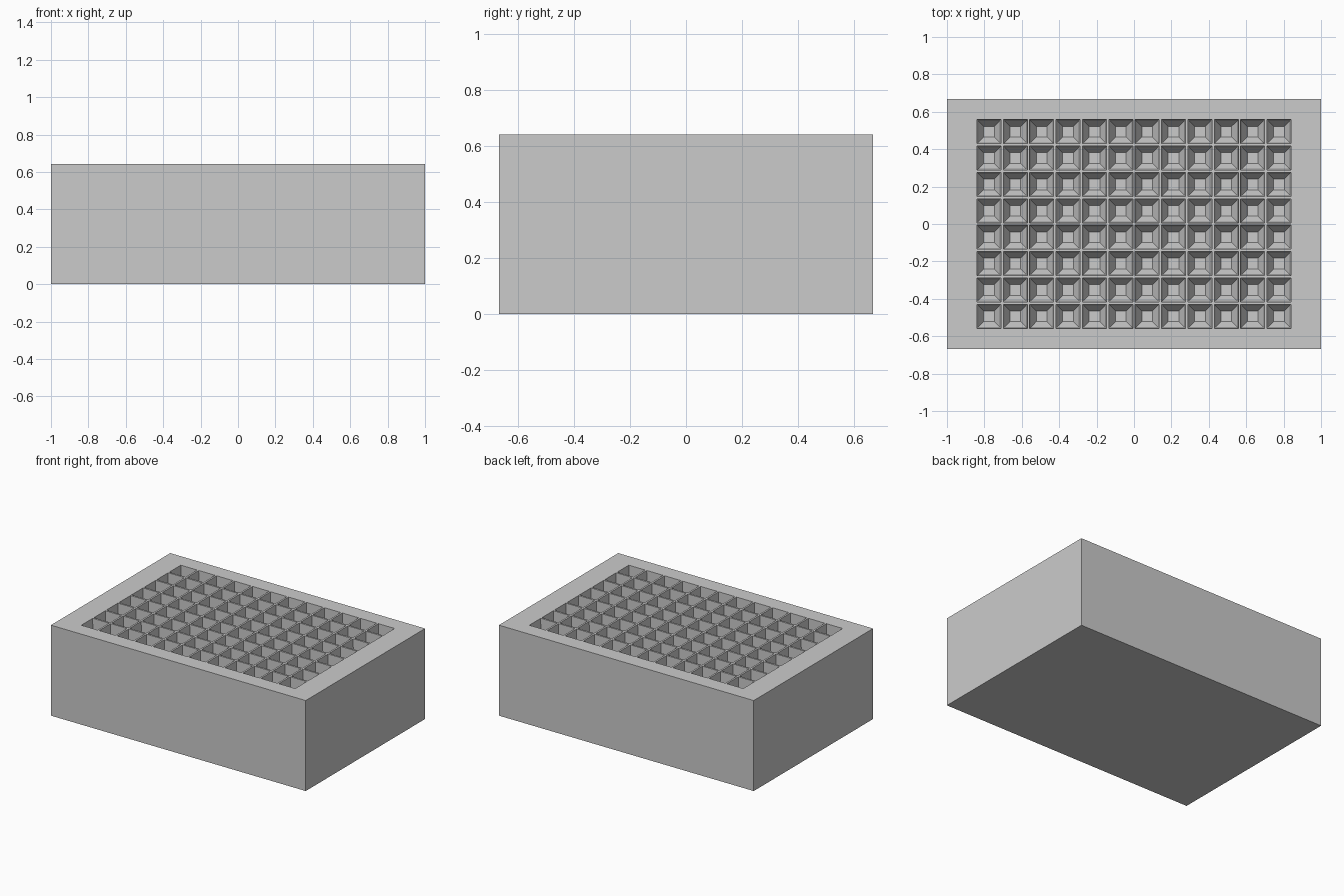
import bpy
import bmesh

cube = bpy.data.objects.get("Cube")
if cube:
    bpy.data.objects.remove(cube, do_unlink=True)

LENGTH, WIDTH, HEIGHT = 2.0, 1.338, 0.642
COLUMNS, ROWS = 12, 8
PITCH, OPENING = 0.141, 0.128

# Each well steps inward: (inset, drop) for drafted wall, then tapered bottom
WELL_STEPS = [(0.007, 0.56), (0.028, 0.045)]


def grid_lines(count, size):
    """Outer edges plus both edges of every well along one axis."""
    lines = [-size / 2]
    for i in range(count):
        centre = (i - (count - 1) / 2) * PITCH
        lines += [centre - OPENING / 2, centre + OPENING / 2]
    return lines + [size / 2]


bm = bmesh.new()

# Top deck, divided along the well edges
xs, ys = grid_lines(COLUMNS, LENGTH), grid_lines(ROWS, WIDTH)
verts = [[bm.verts.new((x, y, HEIGHT)) for y in ys] for x in xs]
wells = []
for i in range(len(xs) - 1):
    for j in range(len(ys) - 1):
        face = bm.faces.new((verts[i][j], verts[i + 1][j],
                             verts[i + 1][j + 1], verts[i][j + 1]))
        if i % 2 and j % 2:
            wells.append(face)
bm.normal_update()

# Outer walls and closed base
rim = [e for e in bm.edges if e.is_boundary]
skirt = bmesh.ops.extrude_edge_only(bm, edges=rim)["geom"]
for v in skirt:
    if isinstance(v, bmesh.types.BMVert):
        v.co.z = 0
bmesh.ops.holes_fill(bm, edges=[e for e in bm.edges if e.is_boundary], sides=0)
bmesh.ops.recalc_face_normals(bm, faces=bm.faces[:])

# Sink the wells
for inset, drop in WELL_STEPS:
    bmesh.ops.inset_individual(bm, faces=wells, thickness=inset, depth=-drop,
                               use_even_offset=True)
    bm.normal_update()

mesh = bpy.data.meshes.new("well_plate")
bm.to_mesh(mesh)
bm.free()
plate = bpy.data.objects.new("well_plate", mesh)
bpy.context.collection.objects.link(plate)

# Plain grey plastic
grey = bpy.data.materials.new("light_grey_plastic")
grey.use_nodes = True
grey.diffuse_color = (0.6, 0.6, 0.6, 1)
grey.node_tree.nodes["Principled BSDF"].inputs["Base Color"].default_value = grey.diffuse_color
mesh.materials.append(grey)
